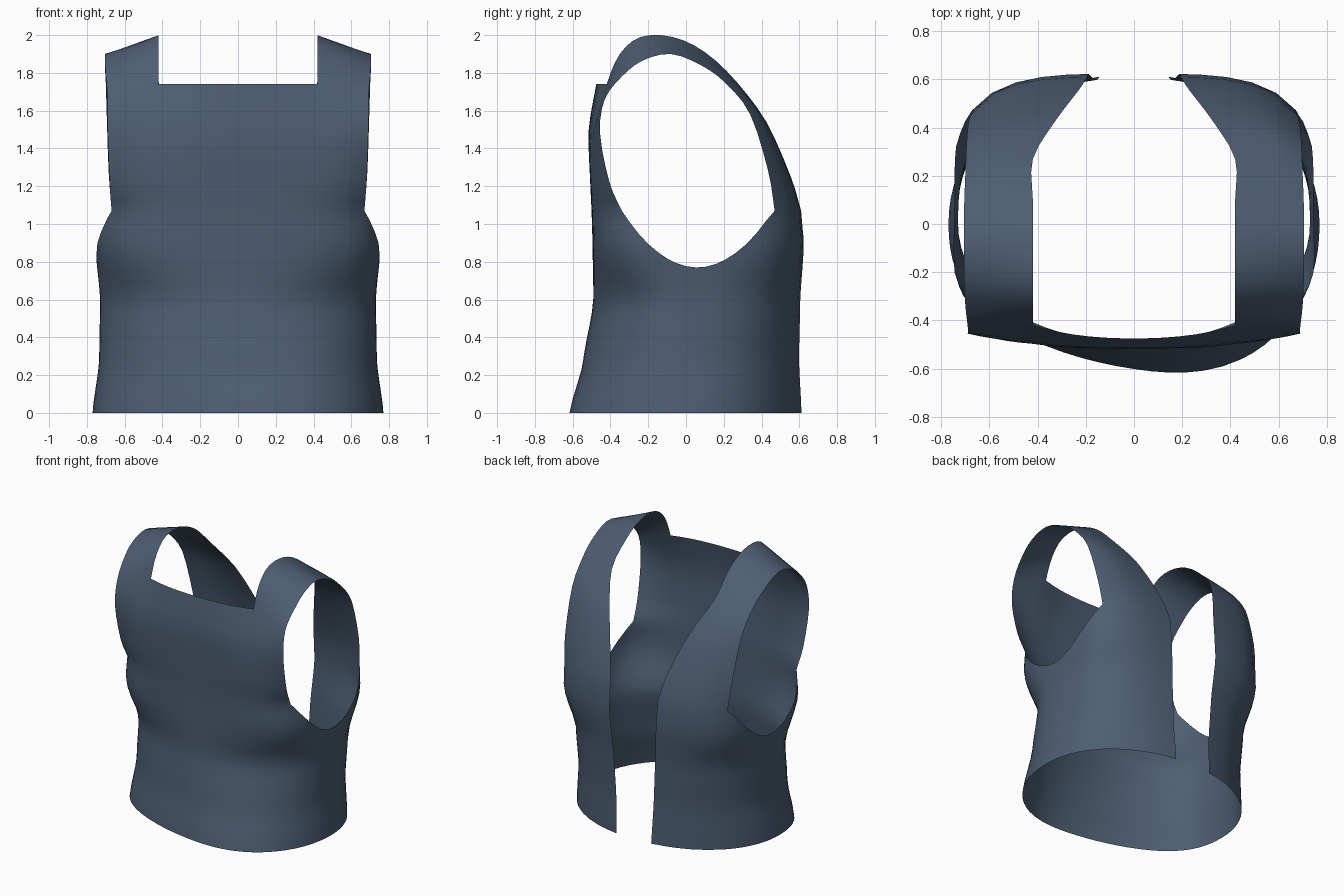
import bpy, bmesh
from math import atan2, cos, sin, pi
from mathutils import Vector

cube = bpy.data.objects.get("Cube")
if cube:
    bpy.data.objects.remove(cube, do_unlink=True)

CHEST = 1.07          # height where the shoulder straps begin
SUB = 3               # samples between guide points

# Body section by height: z, half width, front depth, back depth, front and back squareness
SECTIONS = [(0, .77, .602, .62, 2.25, 2.1), (.28, .735, .54, .605, 2.15, 2.3),
            (.6, .73, .49, .61, 2.05, 2.6), (.9, .757, .495, .625, 3.3, 3.7),
            (CHEST, .745, .5, .61, 3.2, 4)]


def catmull(a, b, c, d, t):
    return .5 * (2*b + (c - a)*t + (2*a - 5*b + 4*c - d)*t*t + (3*b - a - 3*c + d)*t**3)


def spline(points):
    """Smooth curve through the points, SUB samples per span."""
    p = [Vector(q) for q in points]
    p = [2*p[0] - p[1]] + p + [2*p[-1] - p[-2]]
    out = [catmull(*p[i:i + 4], k / SUB) for i in range(len(p) - 3) for k in range(SUB)]
    return out + [p[-2]]


def section(z):
    for low, high in zip(SECTIONS, SECTIONS[1:]):
        if z <= high[0] + 1e-6:
            t = (z - low[0]) / (high[0] - low[0])
            t = t * t * (3 - 2 * t) * .5 + t * .5
            return [a + (b - a) * t for a, b in zip(low, high)][1:]


def body_point(angle, z):
    """Point on the rounded torso in a given direction and height."""
    w, front, back, n_front, n_back = section(z)
    depth, n = (front, n_front) if angle < 0 else (back, n_back)
    c, s = abs(cos(angle)), abs(sin(angle))
    r = ((c / w)**n + (s / depth)**n)**(-1 / n)
    return Vector((r * cos(angle), r * sin(angle), z))


def spread(a, b, count):
    return [a + (b - a) * i / count for i in range(count)]


def armhole_height(angle):
    y = body_point(angle, .95).y
    return min(CHEST, .77 + 1.85 * (y - .06)**2)


# Columns from the front centre, round the side, to the back opening
BIB, STRAP, SIDE = 6, 5, 16
BACK = BIB + STRAP + SIDE
stops = [-pi / 2, atan2(-.49, .42), atan2(-.34, .67), atan2(.47, .67), atan2(.6, .14)]
angles = []
for a, b, count in zip(stops, stops[1:], (BIB, STRAP, SIDE, STRAP)):
    angles += spread(a, b, count)
angles.append(stops[-1])
tops = [CHEST if i <= BIB + STRAP or i >= BACK else armhole_height(a)
        for i, a in enumerate(angles)]


def column_angle(i, z):
    """The back opening widens a little towards the top."""
    return angles[i] - .08 * z / CHEST * max(0, (i - BACK) / STRAP)


# Torso wall, trimmed at the top by the armhole
ROWS = 14
torso = []
for k in range(ROWS + 1):
    heights = [top * k / ROWS for top in tops]
    torso.append([body_point(column_angle(i, z), z) for i, z in enumerate(heights)])
rim = torso[-1]
front_rim = rim[BIB:BIB + STRAP + 1]
back_rim = rim[BACK:][::-1]

# Shoulder strap guides, running from the chest over the shoulder to the back
inner = spline([front_rim[0], (.42, -.495, 1.25), (.42, -.49, 1.5), (.42, -.42, 1.74),
                (.42, -.35, 1.9), (.42, -.24, 1.99), (.42, -.07, 1.99), (.42, .1, 1.91),
                (.42, .27, 1.75), (.325, .43, 1.53), (.23, .555, 1.25), back_rim[0]])
outer = spline([front_rim[-1], (.68, -.405, 1.22), (.69, -.455, 1.48), (.69, -.43, 1.66),
                (.7, -.34, 1.78), (.705, -.23, 1.865), (.705, -.08, 1.9), (.705, .08, 1.84),
                (.7, .21, 1.745), (.695, .34, 1.58), (.685, .435, 1.28), back_rim[-1]])


def bulge(row, j):
    """How far a rim point stands off the straight line between the row ends."""
    return row[j] - row[0].lerp(row[-1], j / STRAP)


strap = []
for i, (a, b) in enumerate(zip(inner, outer)):
    t = i / (len(inner) - 1)
    start, end = max(0, 1 - 4 * t), max(0, 1 - 2.5 * (1 - t))
    strap.append([a.lerp(b, j / STRAP) + bulge(front_rim, j) * start + bulge(back_rim, j) * end
                  for j in range(STRAP + 1)])

# Chest panel between the straps
centre = spline([rim[0], (0, -.508, 1.25), (0, -.515, 1.5), (0, -.475, 1.74)])
bib = []
for c, e in zip(centre, inner):
    row = []
    for j in range(BIB + 1):
        s = rim[j].x / rim[BIB].x
        row.append(rim[j] + (c - centre[0]) * (1 - s*s) + (e - inner[0]) * s*s)
    bib.append(row)

# Build both halves and weld the seams
bm = bmesh.new()
for side in (1, -1):
    for grid in (torso, strap, bib):
        verts = [[bm.verts.new((p.x * side, p.y, p.z)) for p in row] for row in grid]
        for low, high in zip(verts, verts[1:]):
            for j in range(len(low) - 1):
                quad = [low[j], low[j + 1], high[j + 1], high[j]]
                bm.faces.new(quad if side > 0 else quad[::-1])
bmesh.ops.remove_doubles(bm, verts=bm.verts, dist=.0005)

# Slight sideways flare of the front hem
for v in bm.verts:
    if v.co.y < 0 and v.co.z < .55:
        v.co.y -= .15 * v.co.x * (1 - (v.co.x / .78)**2) * (1 - v.co.z / .55)

mesh = bpy.data.meshes.new("vest")
bm.to_mesh(mesh)
bm.free()
vest = bpy.data.objects.new("vest", mesh)
bpy.context.collection.objects.link(vest)

fabric = bpy.data.materials.new("slate blue fabric")
fabric.use_nodes = True
colour = (.073, .11, .168, 1)
fabric.diffuse_color = colour
fabric.node_tree.nodes["Principled BSDF"].inputs["Base Color"].default_value = colour
mesh.materials.append(fabric)

bpy.context.view_layer.objects.active = vest
vest.select_set(True)
bpy.ops.object.shade_smooth_by_angle(angle=pi / 3)
